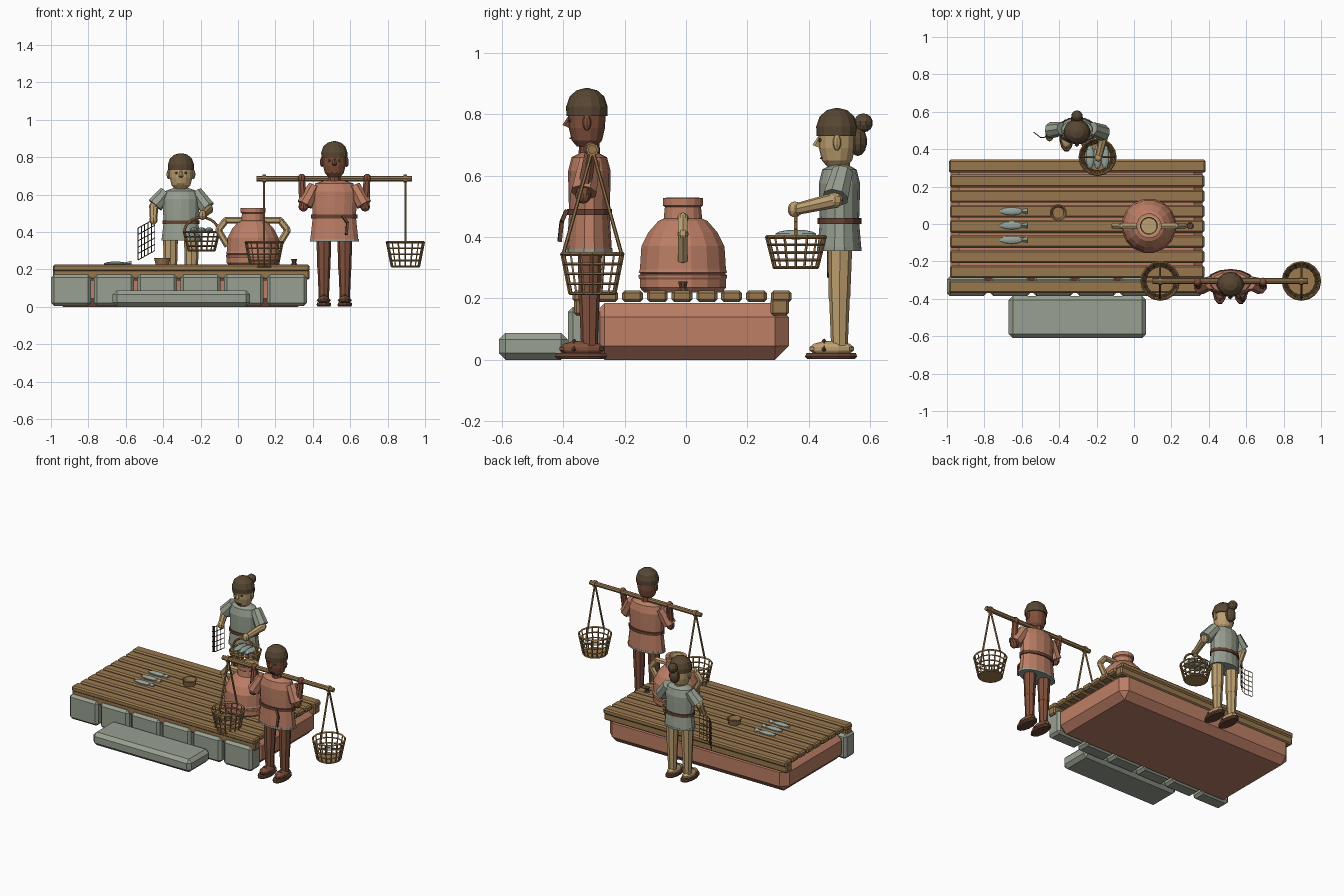
import bpy, bmesh, math
from math import cos, sin, pi
from mathutils import Vector, Matrix

if "Cube" in bpy.data.objects:
    bpy.data.objects.remove(bpy.data.objects["Cube"], do_unlink=True)


def material(name, r, g, b):
    lin = [((c / 255 + 0.055) / 1.055) ** 2.4 for c in (r, g, b)] + [1]
    m = bpy.data.materials.new(name)
    m.use_nodes = True
    m.diffuse_color = lin
    m.node_tree.nodes["Principled BSDF"].inputs["Base Color"].default_value = lin
    return m


WOOD = material("plank wood", 152, 119, 78)
CLAY = material("terracotta", 188, 126, 101)
STONE = material("grey green stone", 152, 160, 145)
HAIR = material("dark hair", 88, 71, 51)
PALE = material("pale skin", 190, 160, 113)
DARK = material("dark skin", 128, 80, 60)
LEATHER = material("leather", 102, 66, 50)
CANE = material("cane", 158, 122, 78)
FISH = material("silver fish", 150, 164, 156)


def finish(name, bm, mat):
    mesh = bpy.data.meshes.new(name)
    bmesh.ops.recalc_face_normals(bm, faces=bm.faces)
    bm.to_mesh(mesh)
    bm.free()
    mesh.materials.append(mat)
    ob = bpy.data.objects.new(name, mesh)
    bpy.context.collection.objects.link(ob)
    return ob


def box(name, lo, hi, mat, bevel=0):
    lo, hi = Vector(lo), Vector(hi)
    bm = bmesh.new()
    bmesh.ops.create_cube(bm, size=1, matrix=Matrix.Translation((lo + hi) / 2)
                          @ Matrix.Diagonal((hi - lo).to_4d()))
    if bevel:
        bmesh.ops.bevel(bm, geom=bm.edges[:], offset=bevel, segments=1, affect='EDGES')
    return finish(name, bm, mat)


def lathe(name, x, y, profile, mat, sides=16, squash=1, z=0):
    """Stack of rings (radius, height), squashed in depth."""
    bm = bmesh.new()
    rings = [[bm.verts.new((x + r * cos(2 * pi * (i + .5) / sides),
                            y + r * squash * sin(2 * pi * (i + .5) / sides), z + h))
              for i in range(sides)] for r, h in profile]
    for a, b in zip(rings, rings[1:]):
        for i in range(sides):
            j = (i + 1) % sides
            bm.faces.new((a[i], a[j], b[j], b[i]))
    bm.faces.new(rings[0])
    bm.faces.new(rings[-1])
    return finish(name, bm, mat)


def ball(name, loc, size, mat, sides=10):
    bm = bmesh.new()
    bmesh.ops.create_uvsphere(bm, u_segments=sides, v_segments=7, radius=1,
                              matrix=Matrix.Translation(loc) @ Matrix.Diagonal((*size, 1)))
    return finish(name, bm, mat)


def rods(name, parts, mat, sides=4):
    """Straight rods (start, end, start radius, end radius) in one object."""
    bm = bmesh.new()
    for a, b, r1, r2 in parts:
        a, b = Vector(a), Vector(b)
        d = b - a
        bmesh.ops.create_cone(bm, cap_ends=True, segments=sides, radius1=r1, radius2=r2,
                              depth=d.length, matrix=Matrix.Translation((a + b) / 2)
                              @ d.to_track_quat('Z', 'Y').to_matrix().to_4x4())
    return finish(name, bm, mat)


def path(points, r):
    return [(a, b, r, r) for a, b in zip(points, points[1:])]


def circle(x, y, z, r, n=16):
    return [(x + r * cos(2 * pi * i / n), y + r * sin(2 * pi * i / n), z) for i in range(n + 1)]


# Quay: clay bank, stone face, step and deck
box("bank", (-.98, -.31, 0), (.365, .335, .185), CLAY, .045)
for i in range(6):
    x = -1 + i * .231
    box("wall_stone", (x, -.385, .005), (x + .213, -.28, .172), STONE, .016)
box("step", (-.67, -.61, 0), (.065, -.385, .088), STONE, .022)
for i in range(9):
    y = -.37 + i * .0808
    e = .006 if i in (0, 8) else 0
    box("deck_plank", (-.984 - e, y, .188), (.376 + e, y + .068, .226), WOOD, .009)
for y in (-.365, .275):
    box("edge_beam", (-.99, y, .145), (.382, y + .06, .2), WOOD, .008)

# Large jar with two handles
JX, JY = .08, -.01
lathe("jar", JX, JY, [(.13, .22), (.143, .235), (.143, .262), (.147, .268), (.147, .276),
                      (.14, .28), (.147, .285), (.143, .295), (.138, .37), (.115, .415),
                      (.082, .452), (.064, .46), (.06, .498), (.067, .503), (.067, .527),
                      (.05, .527), (.046, .47)], CLAY)
lathe("jar_rim", JX, JY, [(.052, .5), (.056, .529), (.046, .529), (.04, .48)], PALE)
for s in (-1, 1):
    pts = [(JX + s * a, JY, b) for a, b in ((.06, .462), (.145, .462), (.186, .41), (.135, .325))]
    rods("jar_handle", path(pts, .018), PALE, 6)
    for p in pts[1:3]:
        ball("handle_bend", p, (.018,) * 3, PALE, 6)

# Small items on the deck
lathe("bowl", -.405, .06, [(.036, .225), (.046, .262), (.04, .262), (.03, .235)], WOOD, 14)
lathe("cup", .3, -.01, [(.02, .225), (.012, .235), (.017, .255), (.012, .255)], LEATHER, 8)
for y in (.068, -.008, -.085):
    ball("deck_fish", (-.655, y, .23), (.065, .022, .012), FISH)
    rods("fish_tail", [((-.61, y, .23), (-.57, y, .23), .006, .016)], FISH)


def basket(name, x, y, z0, z1, r):
    low, rise = r * .74, z1 - z0
    parts = []
    for i in range(5):
        t = i / 4
        parts += path(circle(x, y, z0 + rise * t, low + (r - low) * t), .006 if i == 4 else .0045)
    parts += [(a, b, .0045, .0045) for a, b in
              zip(circle(x, y, z0, low)[:-1], circle(x, y, z1, r)[:-1])]
    rods(name, parts, CANE)
    lathe(name + "_floor", x, y, [(low, z0 - .003), (low, z0 + .006)], CANE)


def person(x, y, skin, cloth, hem, belt, shoulder, crown, wide, deep, leg_skin):
    """Standing figure without arms, facing -y."""
    k = deep / wide
    lathe("tunic", x, y, [(wide * 1.08, hem + .008), (wide * .97, belt), (wide * 1.0, belt + .06),
                          (wide * 1.02, shoulder - .06), (wide * .85, shoulder - .015),
                          (wide * .42, shoulder)], cloth, 14, k)
    lathe("tunic_hem", x, y, [(wide * 1.1, hem), (wide * 1.1, hem + .012)], STONE, 14, k)
    lathe("belt", x, y, [(wide * 1.04, belt - .008), (wide * 1.04, belt + .012)], LEATHER, 14, k * 1.04)
    # Head
    brow = crown - .09
    chin = brow - .1
    hy = y - .008
    rods("neck", [((x, y, shoulder - .02), (x, y, chin + .03), .036, .032)], skin, 10)
    lathe("head", x, hy, [(.034, chin), (.052, chin + .02), (.062, chin + .06), (.065, brow + .02)],
          skin, 14, .95)
    lathe("hair", x, hy, [(.071, brow), (.072, brow + .03), (.06, brow + .063), (.036, brow + .083),
                          (.008, brow + .09)], HAIR, 14, .94)
    rods("nose", [((x, hy - .055, brow - .005), (x, hy - .068, brow - .035), .007, .013)], skin, 5)
    box("mouth", (x - .018, hy - .056, chin + .024), (x + .018, hy - .045, chin + .029), LEATHER)
    for s in (-1, 1):
        ball("ear", (x + s * .066, hy, brow - .022), (.011, .014, .026), skin, 8)
        ball("eye", (x + s * .026, hy - .055, brow - .014), (.009, .006, .006), HAIR, 6)
        # Legs and sandals
        lx = x + s * .056
        rods("leg", [((lx, y + .002, hem + .02), (lx, y, .2), .04, .035),
                     ((lx, y, .21), (lx, y, .04), .034, .027)], leg_skin, 8)
        ball("foot", (lx, y - .025, .036), (.033, .074, .026), skin)
        lathe("sandal", lx, y - .027, [(.036, .002), (.04, .01), (.038, .022)], LEATHER, 12, 2.2)
        rods("sandal_strap", path([(lx - .034, y - .05, .03), (lx, y - .05, .064),
                                   (lx + .034, y - .05, .03)], .007), LEATHER)


def arm(sh, el, ha, skin, cloth):
    sh, el, ha = Vector(sh), Vector(el), Vector(ha)
    rods("sleeve", [(sh, sh.lerp(el, .9), .036, .044)], cloth, 8)
    rods("forearm", [(sh.lerp(el, .6), el, .026, .025), (el, ha, .025, .019)], skin, 8)
    ball("elbow", el, (.026,) * 3, skin, 8)
    ball("hand", ha, (.022, .024, .026), skin, 8)


# Woman with basket and net
WX, WY = -.305, .5
person(WX, WY, PALE, STONE, .355, .45, .635, .82, .098, .066, PALE)
ball("hair_bun", (WX, .578, .772), (.031,) * 3, HAIR)
ball("hair_knot", (WX, .56, .712), (.035, .03, .048), HAIR)
arm((-.385, .51, .612), (-.45, .5, .535), (-.452, .465, .465), PALE, STONE)
arm((-.225, .51, .612), (-.158, .485, .52), (-.19, .355, .49), PALE, STONE)
BX, BY = -.195, .358
basket("hand_basket", BX, BY, .3, .4, .096)
arc = [(BX + .092 * cos(pi * i / 10), BY, .4 + .078 * sin(pi * i / 10)) for i in range(11)]
rods("basket_handle", path(arc, .007), CANE, 6)
for s in (-1, 0, 1):
    ball("basket_fish", (BX + s * .04, BY, .408), (.024, .068, .016), FISH)

# Hanging net, folded slightly
def net_point(u, v):
    return (-.535 + .09 * u, .49 - .035 * (1 - abs(2 * u - 1)), .25 + .17 * v + .05 * u)

N = 5
net = []
for i in range(N + 1):
    net += path([net_point(i / N, j / N) for j in range(N + 1)], .0025)
    net += path([net_point(j / N, i / N) for j in range(N + 1)], .0025)
rods("fishing_net", net, HAIR)

# Man with carrying pole
MX, MY = .515, -.315
person(MX, MY, DARK, CLAY, .35, .48, .675, .885, .122, .068, DARK)
for s in (-1, 1):
    arm((MX + s * .105, MY, .645), (MX + s * .165, MY - .02, .535), (MX + s * .175, -.31, .685), DARK, CLAY)
rods("belt_tail", path([(.56, -.39, .485), (.585, -.405, .45), (.58, -.412, .385)], .009), LEATHER)
rods("carrying_pole", [((.1, -.305, .685), (.93, -.305, .685), .015, .015)], WOOD, 8)
for x in (.14, .895):
    basket("pole_basket", x, -.305, .215, .345, .1)
    rods("basket_rope", [((x, -.305, .685), (x, -.305 + s * .095, .345), .006, .006)
                         for s in (-1, 1)], CANE, 6)
    rods("rope_loop", [((x - .009, -.305, .685), (x + .009, -.305, .685), .021, .021)], CANE, 8)
